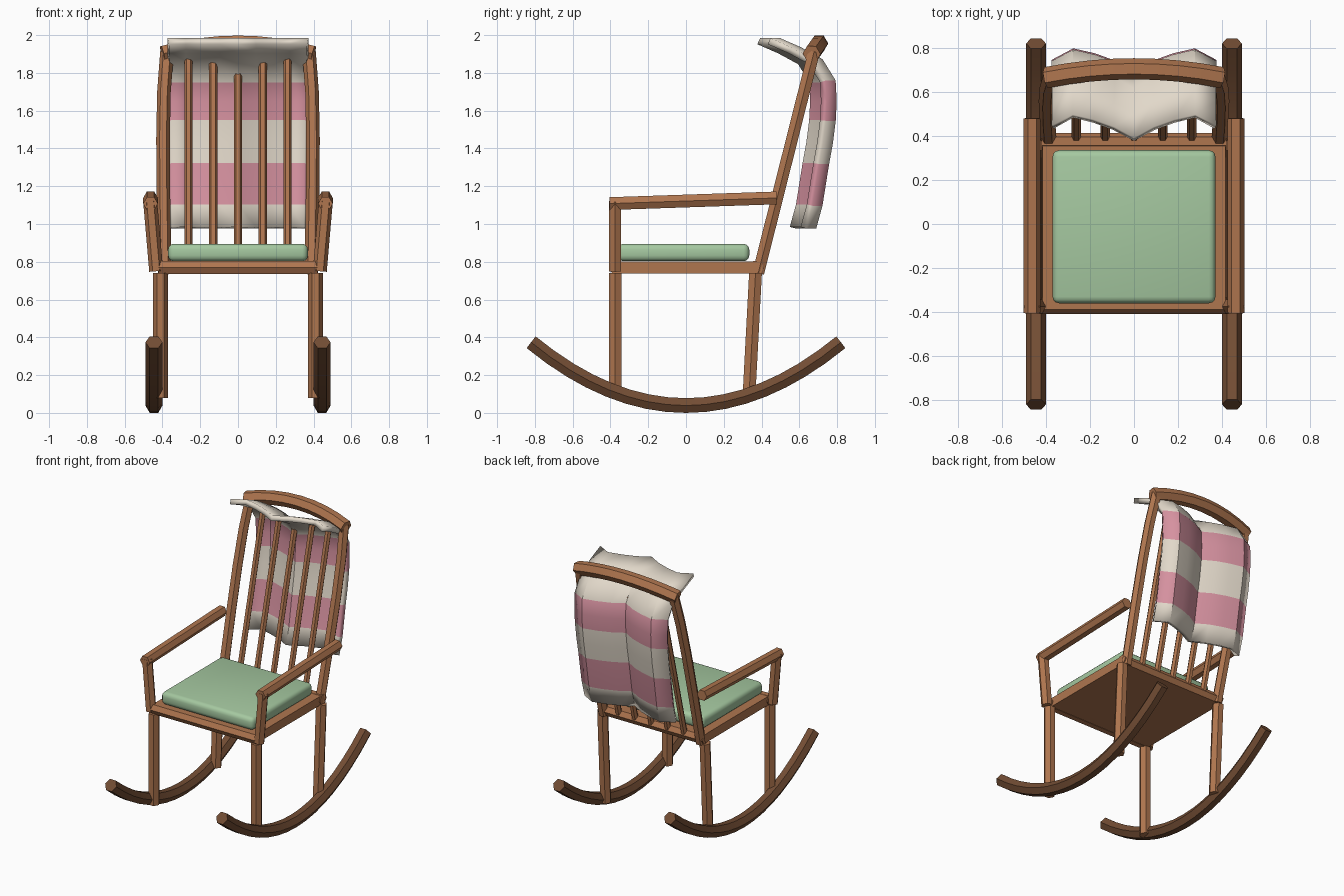
import bpy, bmesh, math
from mathutils import Vector

if "Cube" in bpy.data.objects:
    bpy.data.objects.remove(bpy.data.objects["Cube"])


def material(name, rgb):
    m = bpy.data.materials.new(name)
    m.diffuse_color = (*rgb, 1)
    m.use_nodes = True
    m.node_tree.nodes["Principled BSDF"].inputs["Base Color"].default_value = m.diffuse_color
    return m


WOOD = material("warm_wood", (0.43, 0.18, 0.078))
DARK = material("dark_wood", (0.17, 0.074, 0.034))
GREEN = material("sage_green", (0.376, 0.578, 0.352))
CREAM = material("cream", (0.76, 0.69, 0.59))
PINK = material("dusty_pink", (0.67, 0.285, 0.35))


def finish(name, bm, *mats):
    bmesh.ops.recalc_face_normals(bm, faces=bm.faces)
    me = bpy.data.meshes.new(name)
    bm.to_mesh(me)
    bm.free()
    ob = bpy.data.objects.new(name, me)
    bpy.context.collection.objects.link(ob)
    for m in mats:
        me.materials.append(m)
    return ob


def smooth(ob):
    bpy.ops.object.select_all(action='DESELECT')
    ob.select_set(True)
    bpy.context.view_layer.objects.active = ob
    bpy.ops.object.shade_smooth_by_angle(angle=math.radians(35))


def tube(name, pts, r, mat=WOOD, side=(1, 0, 0)):
    """Six-sided bar along a path, one pair of corners pointing along side."""
    bm = bmesh.new()
    pts = [Vector(p) for p in pts]
    rings = []
    for i, p in enumerate(pts):
        t = (pts[min(i + 1, len(pts) - 1)] - pts[max(i - 1, 0)]).normalized()
        s = Vector(side)
        s = (s - t * s.dot(t)).normalized()
        n = t.cross(s)
        angles = [k * math.pi / 3 for k in range(6)]
        rings.append([bm.verts.new(p + r * (s * math.cos(a) + n * math.sin(a))) for a in angles])
    for a, b in zip(rings, rings[1:]):
        for k in range(6):
            bm.faces.new((a[k], a[(k + 1) % 6], b[(k + 1) % 6], b[k]))
    bm.faces.new(rings[0])
    bm.faces.new(rings[-1])
    ob = finish(name, bm, mat)
    smooth(ob)
    return ob


def box(name, lo, hi, mat, bevel=0, segs=3):
    bm = bmesh.new()
    bmesh.ops.create_cube(bm, size=1)
    for v in bm.verts:
        v.co = [(l + h) / 2 + c * (h - l) for l, h, c in zip(lo, hi, v.co)]
    if bevel:
        bmesh.ops.bevel(bm, geom=bm.edges[:], offset=bevel, segments=segs,
                        profile=0.5, affect='EDGES')
    return finish(name, bm, mat)


def back_y(z):
    """Lean of the chair back."""
    return 0.385 + 0.252 * (z - 0.75)


# Parts repeated on the left and right
for sx, tag in ((-1, "left"), (1, "right")):
    ys = [0.82 * math.sin(math.pi / 2 * k / 8) for k in range(-8, 9)]
    ys = [0.82 * k / 8 for k in range(-8, 9)]
    tube("rocker_" + tag, [(sx * 0.445, y, 0.039 + 0.335 * (y / 0.82) ** 2) for y in ys],
         0.045, DARK)
    tube("front_leg_" + tag, [(sx * 0.41, -0.375, 0.08), (sx * 0.41, -0.375, 0.74)], 0.039)
    tube("back_leg_" + tag, [(sx * 0.41, 0.333, 0.08), (sx * 0.41, 0.368, 0.74)], 0.039)
    tube("arm_post_" + tag, [(sx * 0.433, -0.375, 0.75), (sx * 0.465, -0.375, 1.12)], 0.037)
    tube("armrest_" + tag, [(sx * 0.463, -0.405, 1.108), (sx * 0.463, 0.48, 1.138)], 0.039)
    tube("back_post_" + tag,
         [(sx * x, back_y(z), z) for x, z in
          ((0.388, 0.74), (0.395, 1.15), (0.397, 1.45), (0.392, 1.7), (0.376, 1.91))], 0.036)

# Seat board with its front and back rails
box("seat_board", (-0.415, -0.385, 0.738), (0.415, 0.375, 0.802), WOOD)
for y, tag in ((-0.37, "front"), (0.375, "back")):
    tube("seat_rail_" + tag, [(-0.42, y, 0.77), (0.42, y, 0.77)], 0.039, side=(0, 1, 0))

# Cushion
smooth(box("cushion", (-0.37, -0.36, 0.803), (0.37, 0.335, 0.895), GREEN, 0.03))

# Back spindles, shorter toward the middle
for i, top in enumerate((1.87, 1.85, 1.80, 1.85, 1.87)):
    x = (i - 2) * 0.131
    tube("spindle_%d" % (i + 1), [(x, back_y(0.77), 0.77), (x, back_y(top), top)], 0.022)

# Bowed crest rail
tube("crest_rail",
     [(0.4 * k / 4, 0.705 - 0.04 * (k / 4) ** 2, 1.956 - 0.055 * (k / 4) ** 2)
      for k in range(-4, 5)], 0.048, side=(0, 1, 0))

# Striped blanket draped over the back: profile (y, z) swept across a wavy width
profile = [(0.44, 1.968), (0.55, 1.92), (0.66, 1.86), (0.725, 1.755), (0.73, 1.65),
           (0.725, 1.548), (0.71, 1.43), (0.69, 1.32), (0.655, 1.10), (0.622, 0.98)]
wave = (-0.055, -0.005, 0.028, 0.05, 0.0)
bm = bmesh.new()
rows = []
for j, (y, z) in enumerate(profile):
    half = 0.37 - 0.012 * j / 9
    rows.append([bm.verts.new((half * k / 4, y + wave[abs(k)], z)) for k in range(-4, 5)])
for a, b in zip(rows, rows[1:]):
    for k in range(8):
        bm.faces.new((a[k], a[k + 1], b[k + 1], b[k]))
blanket = finish("blanket", bm, CREAM, PINK)
for f in blanket.data.polygons:
    z = f.center.z
    f.material_index = int(1.548 < z < 1.755 or 1.10 < z < 1.32)
smooth(blanket)
sol = blanket.modifiers.new("thickness", 'SOLIDIFY')
sol.thickness = 0.036
sol.offset = 0
